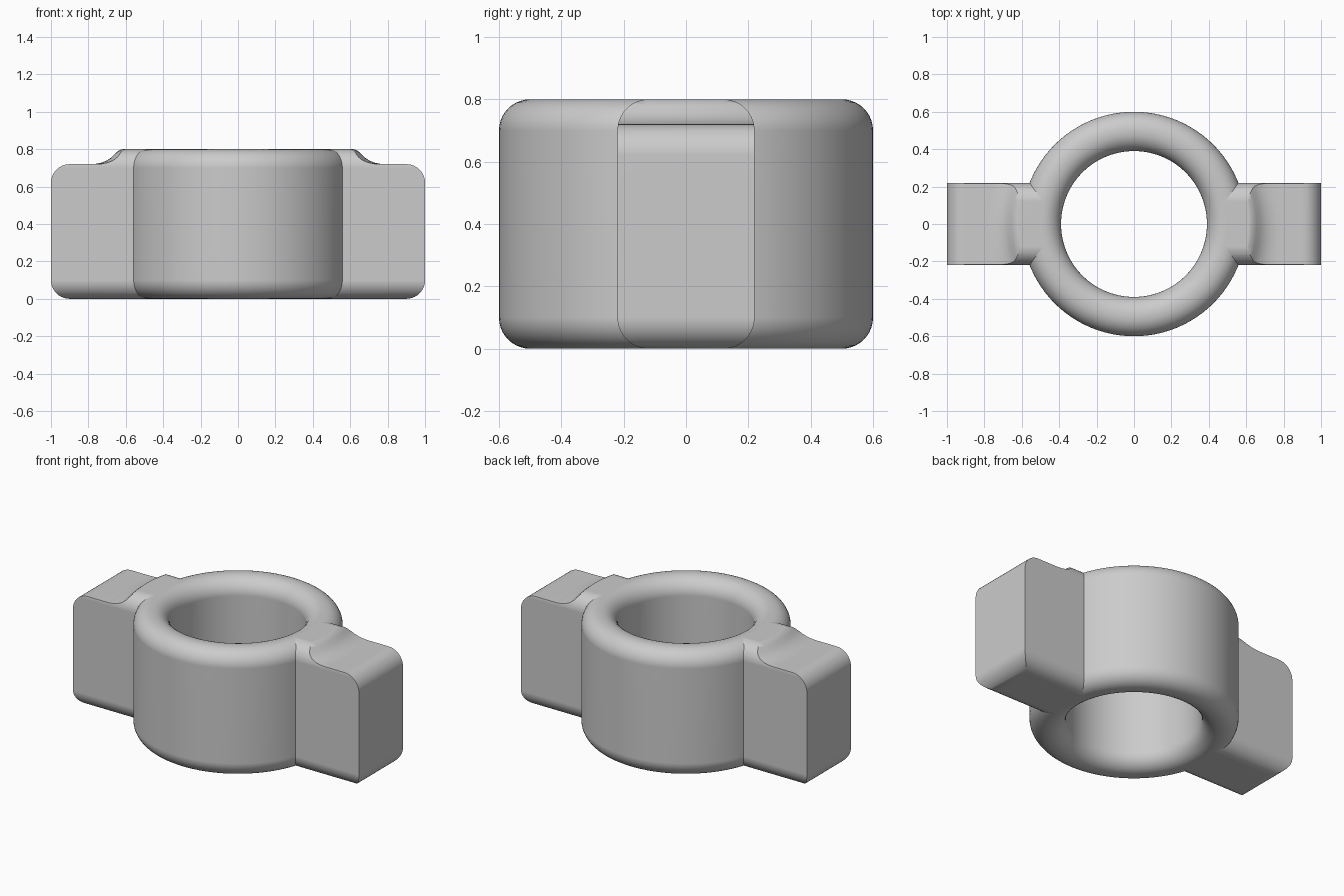
import bpy, bmesh
from math import sin, cos, pi, radians
from mathutils import Vector

cube = bpy.data.objects.get("Cube")
if cube:
    bpy.data.objects.remove(cube, do_unlink=True)

SEGMENTS = 96
FILLET = 0.1

grey = bpy.data.materials.new("light_grey")
grey.use_nodes = True
colour = (0.6, 0.6, 0.6, 1)
grey.diffuse_color = colour
grey.node_tree.nodes["Principled BSDF"].inputs["Base Color"].default_value = colour


def finish(bm, name):
    bmesh.ops.recalc_face_normals(bm, faces=bm.faces)
    mesh = bpy.data.meshes.new(name)
    bm.to_mesh(mesh)
    bm.free()
    mesh.materials.append(grey)
    obj = bpy.data.objects.new(name, mesh)
    bpy.context.collection.objects.link(obj)
    return obj


def arc(cx, cy, start, steps=10, r=FILLET):
    """Quarter circle, counter-clockwise from the start angle in degrees."""
    angles = [radians(start) + pi / 2 * i / steps for i in range(steps + 1)]
    return [(cx + r * cos(a), cy + r * sin(a)) for a in angles]


def rounded_box(a0, a1, b0, b1):
    f = FILLET
    return (arc(a1 - f, b1 - f, 0) + arc(a0 + f, b1 - f, 90)
            + arc(a0 + f, b0 + f, 180) + arc(a1 - f, b0 + f, 270))


def prism(name, points, to_3d, direction):
    bm = bmesh.new()
    face = bm.faces.new([bm.verts.new(to_3d(*p)) for p in points])
    new = bmesh.ops.extrude_face_region(bm, geom=[face])["geom"]
    verts = [v for v in new if isinstance(v, bmesh.types.BMVert)]
    bmesh.ops.translate(bm, verts=verts, vec=Vector(direction))
    return finish(bm, name)


def lathe(name, points, closed=True):
    """Revolve a radius/height profile around the z axis."""
    bm = bmesh.new()
    verts = [bm.verts.new((r, 0, z)) for r, z in points]
    pairs = list(zip(verts, verts[1:]))
    if closed:
        pairs.append((verts[-1], verts[0]))
    edges = [bm.edges.new(p) for p in pairs]
    bmesh.ops.spin(bm, geom=verts + edges, cent=(0, 0, 0), axis=(0, 0, 1),
                   angle=2 * pi, steps=SEGMENTS)
    bmesh.ops.remove_doubles(bm, verts=bm.verts, dist=0.0001)
    return finish(bm, name)


def boolean(obj, helper, operation):
    mod = obj.modifiers.new("cut", "BOOLEAN")
    mod.operation, mod.object, mod.solver = operation, helper, "EXACT"
    bpy.context.view_layer.objects.active = obj
    bpy.ops.object.modifier_apply(modifier=mod.name)
    bpy.data.objects.remove(helper, do_unlink=True)


def smooth(obj):
    bpy.ops.object.select_all(action="DESELECT")
    obj.select_set(True)
    bpy.context.view_layer.objects.active = obj
    bpy.ops.object.shade_smooth_by_angle(angle=radians(30))
    obj.modifiers.new("normals", "WEIGHTED_NORMAL").keep_sharp = True


# Central ring with rounded rims
ring = lathe("ring", rounded_box(0.39, 0.6, 0, 0.8))
smooth(ring)

# Wing: bar with rounded long edges
wing = prism("left_wing", rounded_box(-0.22, 0.22, 0, 0.8),
             lambda y, z: (0.2, y, z), (0.8, 0, 0))

# Rounded outer end
end_profile = ([(0, 0)] + arc(0.9, 0.1, 270) + arc(0.9, 0.62, 0)
               + [(0.88, 0.9), (0, 0.9)])
boolean(wing, prism("end_shape", end_profile,
                    lambda x, z: (x, -0.4, z), (0, 0.8, 0)), "INTERSECT")

# Top step sweeping down concentrically with the ring
step = [(0, -0.1), (1.3, -0.1), (1.3, 0.72), (0.79, 0.72), (0.76, 0.722),
        (0.73, 0.728), (0.70, 0.74), (0.675, 0.758), (0.655, 0.779),
        (0.64, 0.791), (0.625, 0.798), (0.61, 0.801), (0.6, 0.9), (0, 0.9)]
boolean(wing, lathe("step_shape", step, closed=False), "INTERSECT")

# Inner end hidden inside the ring wall
core = [(0, -0.1), (0.5, -0.1), (0.5, 0.9), (0, 0.9)]
boolean(wing, lathe("core_shape", core, closed=False), "DIFFERENCE")
smooth(wing)

# Opposite wing
other = wing.copy()
other.data = wing.data.copy()
other.name = "right_wing"
other.rotation_euler.z = pi
bpy.context.collection.objects.link(other)
